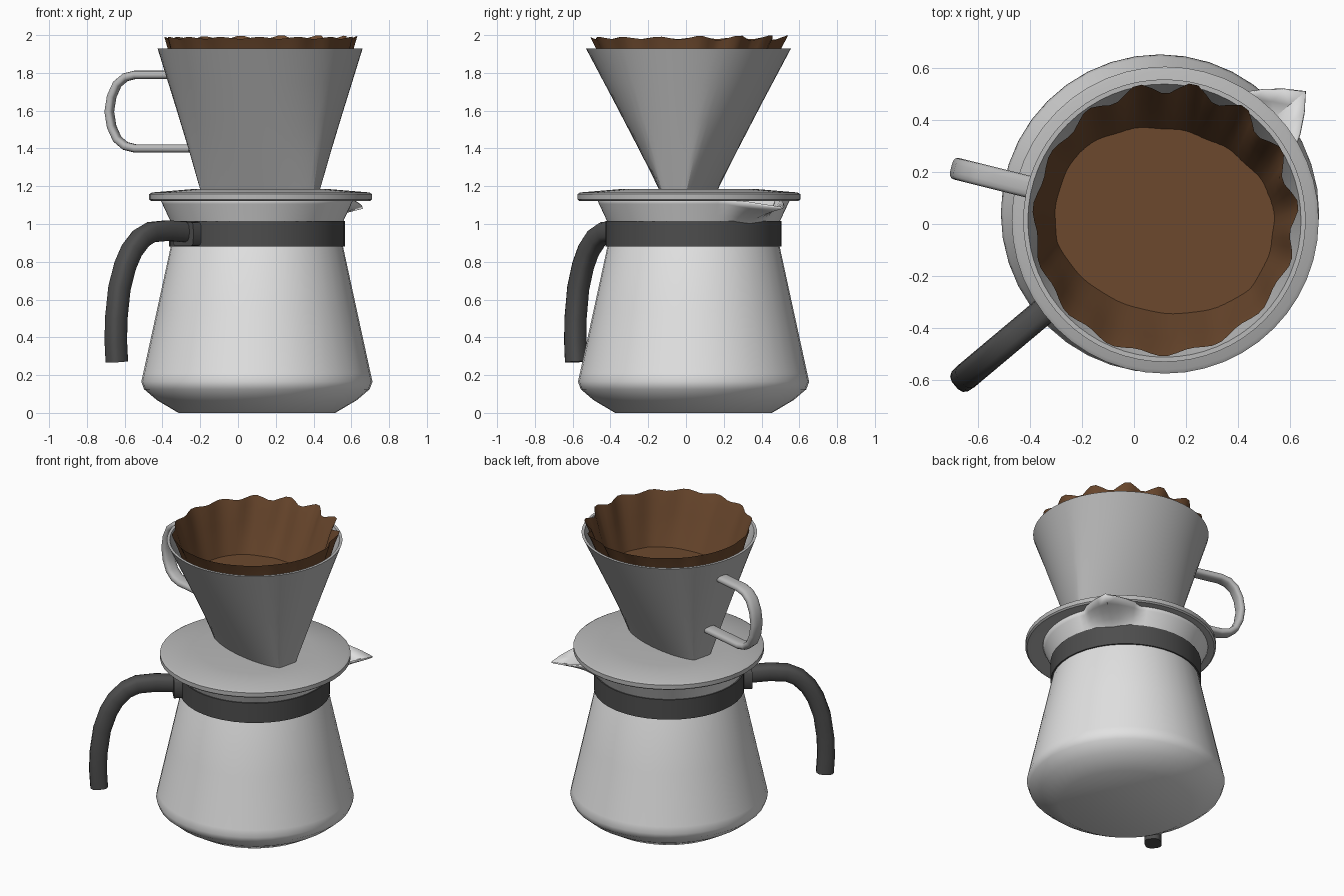
import bpy, bmesh, math
from math import cos, sin, pi, radians
from mathutils import Vector

if "Cube" in bpy.data.objects:
    bpy.data.objects.remove(bpy.data.objects["Cube"])

CARAFE = (0.10, 0.04)      # axis of the carafe
DRIP = (0.117, 0.013)      # axis of the dripper
TILT = radians(-14)        # turn of the dripper


def material(name, col):
    m = bpy.data.materials.new(name)
    m.diffuse_color = (*col, 1)
    m.use_nodes = True
    m.node_tree.nodes["Principled BSDF"].inputs["Base Color"].default_value = m.diffuse_color
    return m


GLASS = material("light_grey", (0.76, 0.76, 0.76))
CERAMIC = material("mid_grey", (0.48, 0.48, 0.48))
DARK = material("charcoal", (0.075, 0.075, 0.075))
BROWN = material("coffee_brown", (0.15, 0.066, 0.027))


def loft(name, rings, mat, caps=(True, True), angle=35):
    """Skin a list of closed rings, each a list of points."""
    bm = bmesh.new()
    rows = [[bm.verts.new(p) for p in r] for r in rings]
    n = len(rows[0])
    for a, b in zip(rows, rows[1:]):
        for i in range(n):
            j = (i + 1) % n
            bm.faces.new((a[i], a[j], b[j], b[i]))
    if caps[0]:
        bm.faces.new(rows[0][::-1])
    if caps[1]:
        bm.faces.new(rows[-1])
    bmesh.ops.recalc_face_normals(bm, faces=bm.faces)
    me = bpy.data.meshes.new(name)
    bm.to_mesh(me)
    bm.free()
    ob = bpy.data.objects.new(name, me)
    bpy.context.collection.objects.link(ob)
    me.materials.append(mat)
    bpy.ops.object.select_all(action='DESELECT')
    ob.select_set(True)
    bpy.context.view_layer.objects.active = ob
    bpy.ops.object.shade_smooth_by_angle(angle=radians(angle))
    return ob


def lathe(name, centre, profile, mat, n=40, **kw):
    rings = [[(centre[0] + r * cos(2 * pi * i / n), centre[1] + r * sin(2 * pi * i / n), z)
              for i in range(n)] for r, z in profile]
    return loft(name, rings, mat, **kw)


def strap(name, centre, ang, path, width, thick, mat, n=14, power=0.7):
    """Sweep a rounded section along a path (distance, z) in a vertical plane."""
    d, side = Vector((cos(ang), sin(ang), 0)), Vector((-sin(ang), cos(ang), 0))
    pts = [Vector((centre[0], centre[1], z)) + d * r for r, z in path]
    rings = []
    for i, p in enumerate(pts):
        t = (pts[min(i + 1, len(pts) - 1)] - pts[max(i - 1, 0)]).normalized()
        nrm = side.cross(t)
        ring = []
        for k in range(n):
            c, s = cos(2 * pi * k / n), sin(2 * pi * k / n)
            u = math.copysign(abs(c) ** power, c) * width / 2
            v = math.copysign(abs(s) ** power, s) * thick / 2
            ring.append(p + side * u + nrm * v)
        rings.append(ring)
    return loft(name, rings, mat, angle=50)


# Carafe body
lathe("carafe_body", CARAFE,
      [(0.415, 0), (0.53, 0.068), (0.597, 0.125), (0.612, 0.165), (0.602, 0.21),
       (0.53, 0.54), (0.455, 0.885), (0.43, 0.95)], GLASS)

# Flared neck, pulled out into a pouring spout opposite the handle
SPOUT, N = radians(40), 72
rings = []
for k in range(6):
    t = k / 5
    ring = []
    for i in range(N):
        a = 2 * pi * i / N
        f = max(0, 1 - min(a, 2 * pi - a) / radians(20)) * t ** 1.6
        r = 0.435 + 0.07 * t + 0.225 * f
        z = 0.99 + 0.15 * t - 0.05 * f
        ring.append((CARAFE[0] + r * cos(a + SPOUT), CARAFE[1] + r * sin(a + SPOUT), z))
    rings.append(ring)
neck = loft("carafe_neck_and_spout", rings, GLASS, caps=(False, False))
sol = neck.modifiers.new("thickness", 'SOLIDIFY')
sol.thickness = 0.01
sol.offset = -1

# Dark collar band, handle mount and handle
lathe("collar_band", CARAFE, [(0.44, 0.88), (0.466, 0.88), (0.466, 1.015), (0.43, 1.015)], DARK)
strap("handle_mount", CARAFE, radians(220), [(0.42, 0.947), (0.51, 0.947)], 0.17, 0.13, DARK, power=0.3)
strap("carafe_handle", CARAFE, radians(220),
      [(0.45, 0.955), (0.62, 0.965), (0.73, 0.957), (0.80, 0.925), (0.865, 0.86), (0.91, 0.78),
       (0.95, 0.66), (0.972, 0.5), (0.975, 0.38), (0.968, 0.27)], 0.105, 0.11, DARK)

# Dripper base plate
lathe("dripper_plate", (0.12, 0.015),
      [(0.47, 1.135), (0.55, 1.122), (0.58, 1.122), (0.59, 1.13), (0.59, 1.158),
       (0.575, 1.167), (0.36, 1.185)], CERAMIC, n=48)


# Dripper cone: round rim narrowing to a blunt slot
def cone_ring(z, inset=0.0, n=64, wave=None):
    t = (z - 1.18) / 0.75
    out = []
    for i in range(n):
        a = 2 * pi * (i + 0.5) / n
        bu = max(-0.312, min(0.312, 0.36 * cos(a)))
        bv = 0.132 * sin(a)
        u = bu + (0.543 * cos(a) - bu) * t
        v = bv + (0.543 * sin(a) - bv) * t
        s = 1 - inset / math.hypot(u, v)
        dz = 0
        if wave:
            ds, dz = wave(a + TILT, t)
            s += ds
        u, v = u * s, v * s
        out.append((DRIP[0] + u * cos(TILT) - v * sin(TILT),
                    DRIP[1] + u * sin(TILT) + v * cos(TILT), z + dz))
    return out


levels = [1.175, 1.35, 1.55, 1.75, 1.93]
loft("dripper_cone", [cone_ring(z) for z in levels]
     + [cone_ring(z, 0.018) for z in levels[::-1]], CERAMIC, caps=(False, True), angle=30)

# Dripper handle loop
half = [(0.68, 0.195), (0.735, 0.182), (0.78, 0.145), (0.81, 0.08), (0.823, 0)]
path = [(0.48, 1.79)] + [(r, 1.595 + h) for r, h in half] \
    + [(r, 1.595 - h) for r, h in half[-2::-1]] + [(0.38, 1.40)]
strap("dripper_handle", DRIP, radians(180) + TILT, path, 0.085, 0.045, CERAMIC)


# Fluted paper filter, most crumpled at the back right
def flute(a, t):
    back = 0.35 + 0.65 * max(0, cos(a - radians(60)))
    grow = max(0, t - 0.5) * 2
    w = sin(15 * a)
    return 0.04 * back * grow * w, 0.012 * back * w * max(0, t - 0.9) * 7


loft("paper_filter", [cone_ring(z, i, 90, flute) for z, i in
     [(1.60, 0.03), (1.72, 0.038), (1.84, 0.048), (1.93, 0.058), (1.985, 0.06)]],
     BROWN, caps=(False, False), angle=60)

# Coffee surface in the filter
loft("coffee", [cone_ring(1.60, 0.034, 90, flute), cone_ring(1.64, 0.03, 90, flute)], BROWN)
